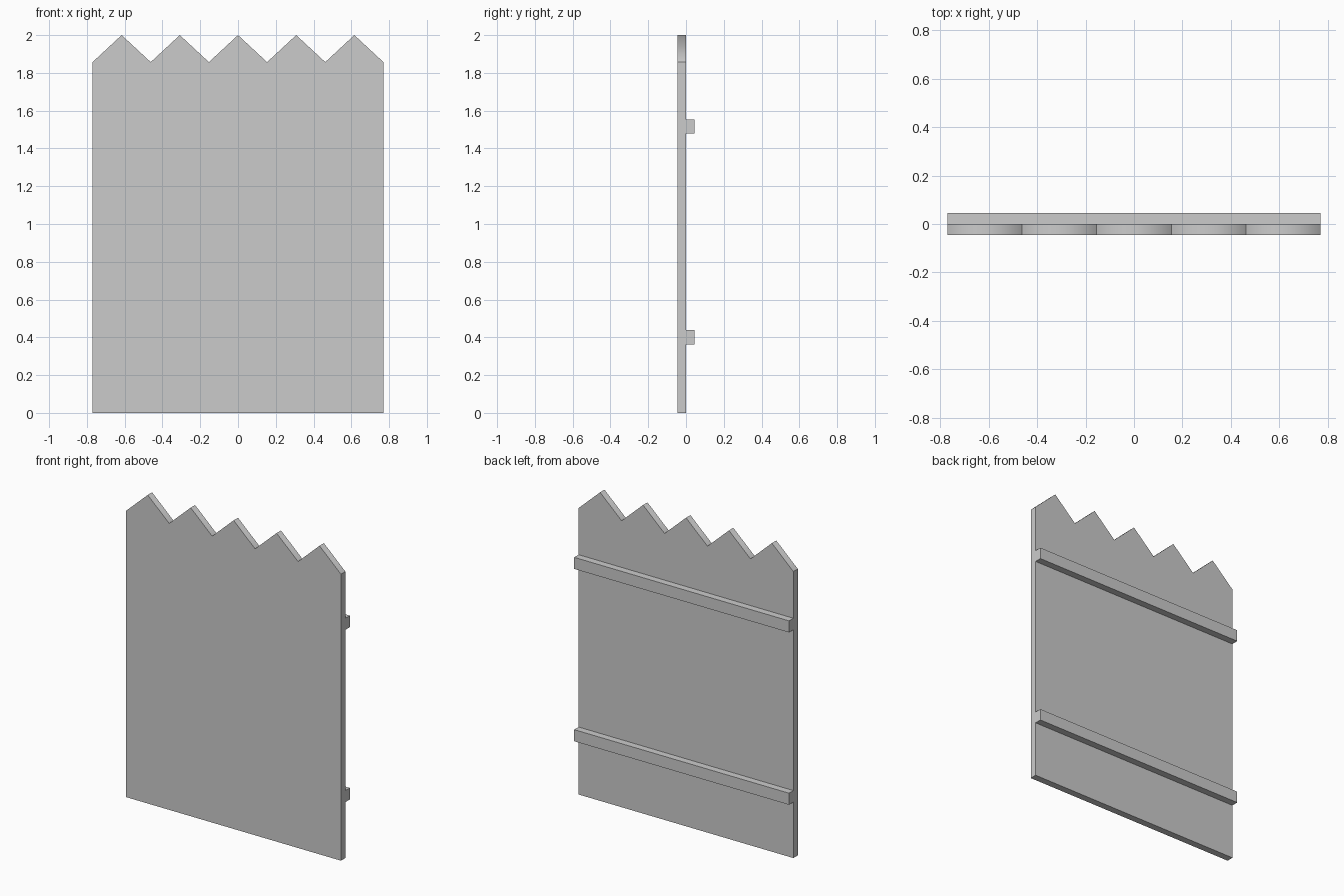
import bpy, bmesh

if "Cube" in bpy.data.objects:
    bpy.data.objects.remove(bpy.data.objects["Cube"])

PLANKS, HALF_W, DEPTH = 5, 0.77, 0.045
SHOULDER, PEAK = 1.857, 2.0


def extrude_profile(name, pts, y0, y1, soft_peaks=False):
    """Extrude an x/z outline from y0 to y1."""
    bm = bmesh.new()
    front = bm.faces.new([bm.verts.new((x, y0, z)) for x, z in pts])
    ext = bmesh.ops.extrude_face_region(bm, geom=[front], use_keep_orig=True)
    verts = [g for g in ext["geom"] if isinstance(g, bmesh.types.BMVert)]
    bmesh.ops.translate(bm, verts=verts, vec=(0, y1 - y0, 0))
    bmesh.ops.recalc_face_normals(bm, faces=bm.faces)
    if soft_peaks:
        # shading runs smoothly over each point, all other edges stay sharp
        for f in bm.faces:
            f.smooth = f.normal.z > 0.3
        for e in bm.edges:
            e.smooth = all(v.co.z > PEAK - 0.001 for v in e.verts)
    mesh = bpy.data.meshes.new(name)
    bm.to_mesh(mesh)
    bm.free()
    obj = bpy.data.objects.new(name, mesh)
    bpy.context.collection.objects.link(obj)
    return obj


# Panel with a row of pointed tops
step = HALF_W / PLANKS
outline = [(-HALF_W, 0), (HALF_W, 0)]
for i in range(2 * PLANKS + 1):
    outline.append((HALF_W - i * step, PEAK if i % 2 else SHOULDER))
extrude_profile("fence_panel", outline, -DEPTH, 0, soft_peaks=True)

# Horizontal rails on the back
for name, z in (("lower_rail", 0.40), ("upper_rail", 1.517)):
    h = 0.0375
    extrude_profile(name, [(-HALF_W, z - h), (HALF_W, z - h),
                           (HALF_W, z + h), (-HALF_W, z + h)], 0, DEPTH)
